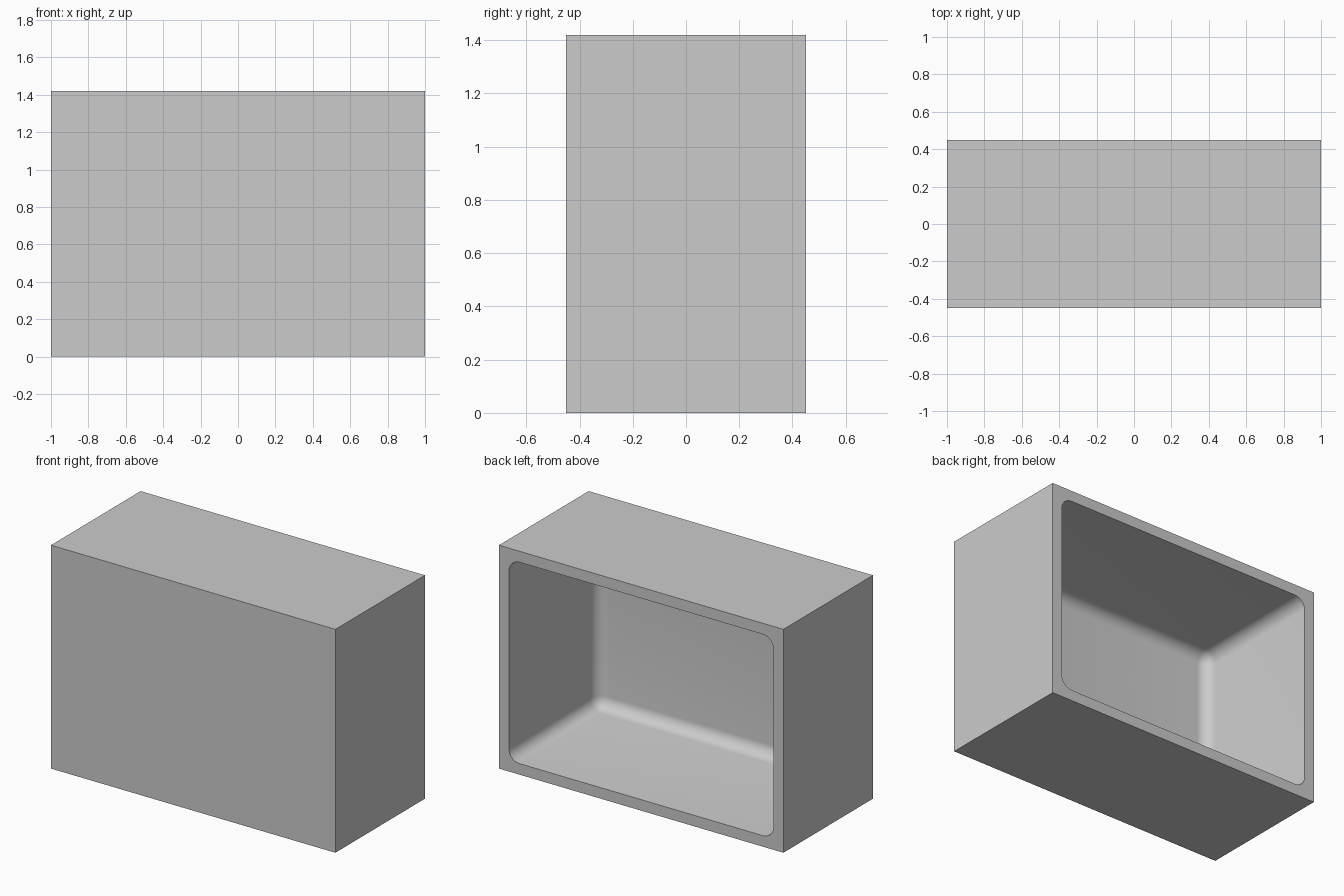
import bpy
import bmesh
from math import radians

WIDTH, DEPTH, HEIGHT = 2.0, 0.9, 1.42
RIM = 0.07          # wall thickness at the open back
FRONT_WALL = 0.05   # thickness of the closed front
DRAFT = 0.041       # inward slope of the cavity walls
RADIUS = 0.075      # rounding inside the cavity
OVERSHOOT = 0.1     # cutter length past the opening

old = bpy.data.objects.get("Cube")
if old:
    bpy.data.objects.remove(old, do_unlink=True)

# Single grey material
grey = bpy.data.materials.new("light_grey")
grey.use_nodes = True
colour = (0.6, 0.6, 0.6, 1)
grey.diffuse_color = colour
grey.node_tree.nodes["Principled BSDF"].inputs["Base Color"].default_value = colour


def make_box(name, y_front, y_back, shape=None):
    """Box along y, centred on the housing; shape(bm) may edit it."""
    bm = bmesh.new()
    bmesh.ops.create_cube(bm, size=1)
    for v in bm.verts:
        v.co.x *= WIDTH
        v.co.y = y_back if v.co.y > 0 else y_front
        v.co.z *= HEIGHT
    if shape:
        shape(bm)
    bmesh.ops.translate(bm, verts=bm.verts, vec=(0, 0, HEIGHT / 2))
    mesh = bpy.data.meshes.new(name)
    bm.to_mesh(mesh)
    bm.free()
    mesh.materials.append(grey)
    obj = bpy.data.objects.new(name, mesh)
    bpy.context.collection.objects.link(obj)
    return obj


def shape_cavity(bm):
    """Taper towards the front, then round all edges but the open end."""
    for v in bm.verts:
        margin = RIM + DRAFT * (DEPTH / 2 - v.co.y)
        v.co.x -= margin if v.co.x > 0 else -margin
        v.co.z -= margin if v.co.z > 0 else -margin
    edges = [e for e in bm.edges if any(v.co.y < 0 for v in e.verts)]
    bmesh.ops.bevel(bm, geom=edges, offset=RADIUS, segments=8,
                    profile=0.5, affect='EDGES', clamp_overlap=True)


# Housing with the drafted, rounded cavity cut from the back
housing = make_box("housing", -DEPTH / 2, DEPTH / 2)
cutter = make_box("cavity_cutter", -DEPTH / 2 + FRONT_WALL,
                  DEPTH / 2 + OVERSHOOT, shape_cavity)
cutter.hide_render = True

cut = housing.modifiers.new("cavity", 'BOOLEAN')
cut.operation = 'DIFFERENCE'
cut.solver = 'EXACT'
cut.object = cutter

bpy.ops.object.select_all(action='DESELECT')
housing.select_set(True)
bpy.context.view_layer.objects.active = housing
bpy.ops.object.modifier_apply(modifier=cut.name)
bpy.data.objects.remove(cutter, do_unlink=True)
bpy.ops.object.shade_smooth_by_angle(angle=radians(30))
